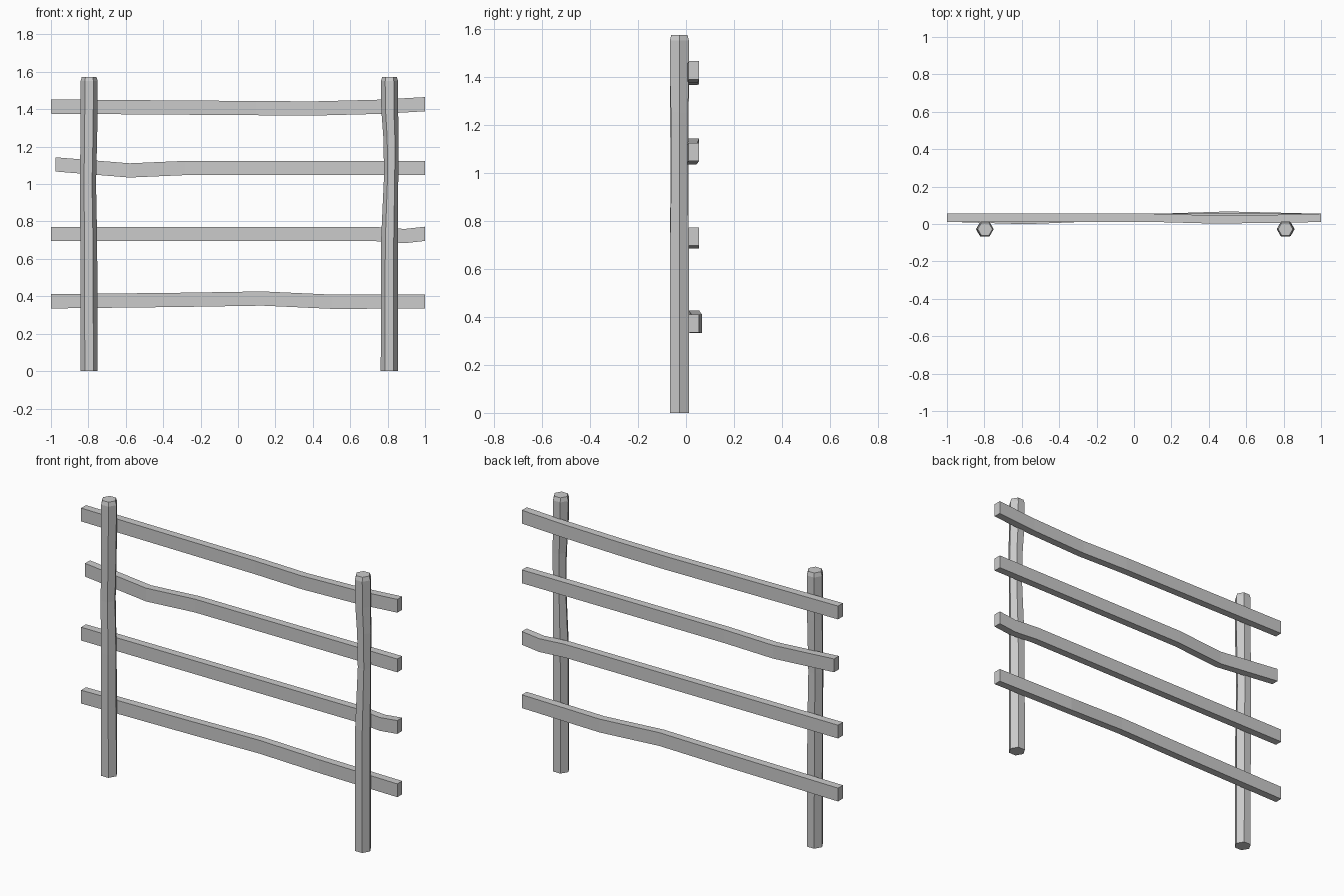
import bpy, bmesh
from math import cos, sin, pi

if "Cube" in bpy.data.objects:
    bpy.data.objects.remove(bpy.data.objects["Cube"])


def loft(name, rings):
    """Skin a chain of equal-sized vertex rings and cap both ends."""
    bm = bmesh.new()
    loops = [[bm.verts.new(p) for p in ring] for ring in rings]
    n = len(loops[0])
    for a, b in zip(loops, loops[1:]):
        for i in range(n):
            j = (i + 1) % n
            bm.faces.new((a[i], a[j], b[j], b[i]))
    bm.faces.new(loops[0][::-1])
    bm.faces.new(loops[-1])
    bmesh.ops.recalc_face_normals(bm, faces=bm.faces)
    mesh = bpy.data.meshes.new(name)
    bm.to_mesh(mesh)
    bm.free()
    obj = bpy.data.objects.new(name, mesh)
    bpy.context.collection.objects.link(obj)
    return obj


def post(name, path):
    """Six-sided post along (z, x, radius) stations."""
    loft(name, [[(x + r * cos(k * pi / 3), -0.0275 + r * sin(k * pi / 3), z)
                 for k in range(6)] for z, x, r in path])


def rail(name, path, h=0.038):
    """Rectangular rail along (x, z, y offset) stations."""
    loft(name, [[(x, 0.011 + dy, z - h), (x, 0.055 + dy, z - h),
                 (x, 0.055 + dy, z + h), (x, 0.011 + dy, z + h)]
                for x, z, dy in path])


# Two slightly crooked posts with chamfered tops
post("left_post", [(0, -0.796, 0.046), (0.7, -0.798, 0.045), (1.0, -0.802, 0.043),
                   (1.3, -0.797, 0.045), (1.55, -0.796, 0.046), (1.573, -0.796, 0.039)])
post("right_post", [(0, 0.809, 0.046), (0.7, 0.81, 0.045), (1.05, 0.819, 0.038),
                    (1.25, 0.818, 0.041), (1.4, 0.811, 0.045), (1.55, 0.81, 0.046),
                    (1.573, 0.81, 0.039)])

# Four warped rails fixed to the back of the posts
rail("top_rail", [(-1, 1.414, 0), (0.1, 1.406, 0), (0.4, 1.404, -0.008),
                  (0.75, 1.413, -0.006), (1, 1.427, 0)])
rail("upper_middle_rail", [(-0.975, 1.105, 0), (-0.58, 1.073, -0.012),
                           (-0.28, 1.086, 0), (1, 1.086, 0)])
rail("lower_middle_rail", [(-1, 0.733, 0), (0.73, 0.733, 0),
                           (0.89, 0.722, 0), (1, 0.734, 0)])
rail("bottom_rail", [(-1, 0.373, 0), (-0.3, 0.381, 0), (0.13, 0.388, 0),
                     (0.5, 0.371, 0.012), (1, 0.372, 0)])
